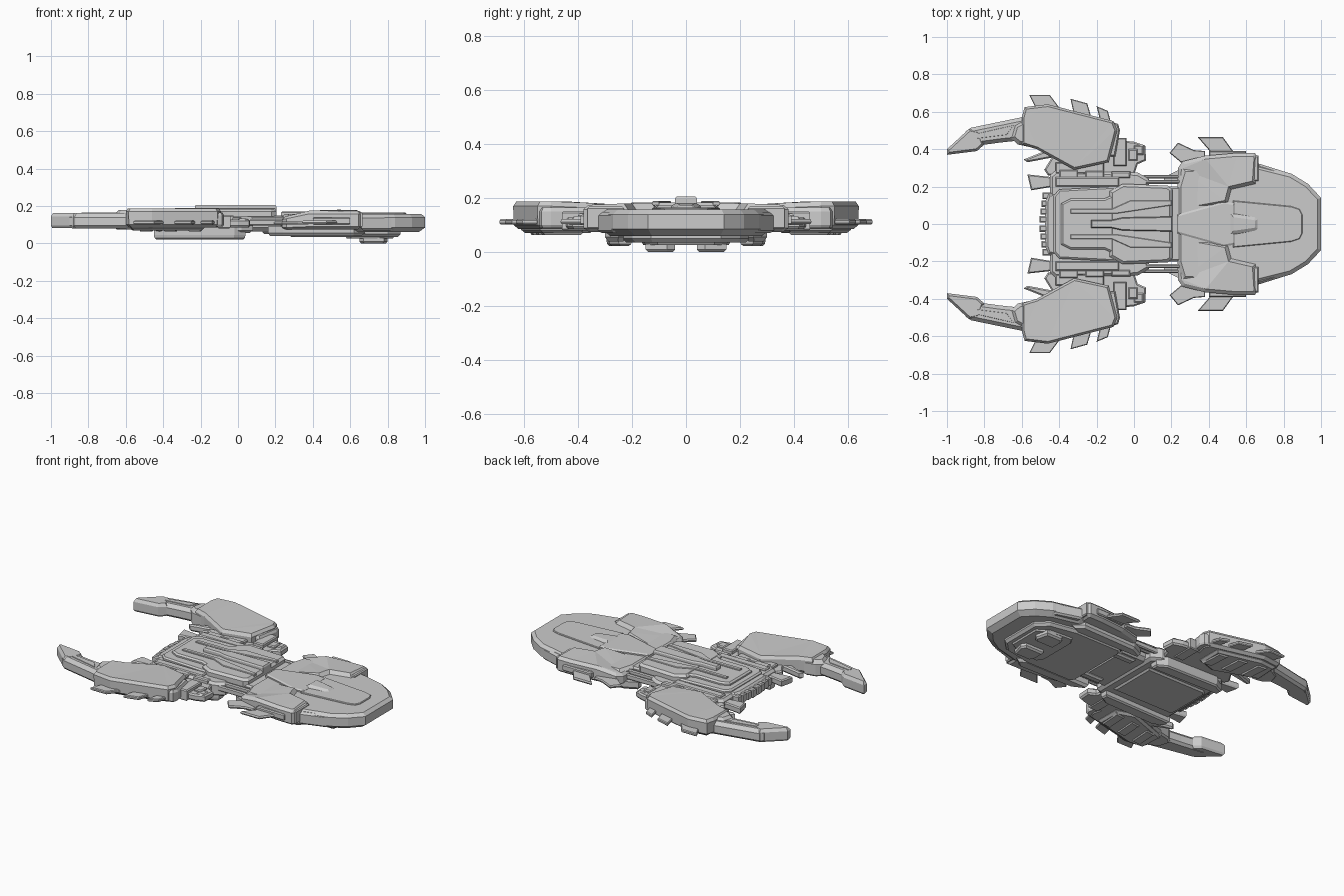
import bpy, bmesh
from mathutils import Vector


def inset(pts, d):
    # mitred inward offset of a closed outline
    if d == 0:
        return [Vector(p) for p in pts]
    n = len(pts)
    area = sum(pts[i][0] * pts[(i + 1) % n][1] - pts[(i + 1) % n][0] * pts[i][1] for i in range(n))
    s = 1 if area > 0 else -1
    out = []
    for i in range(n):
        a, b, c = (Vector(pts[(i + k) % n]) for k in (-1, 0, 1))
        e, f = (b - a).normalized(), (c - b).normalized()
        n1, n2 = Vector((-e.y, e.x)) * s, Vector((-f.y, f.x)) * s
        out.append(b + (n1 + n2) * (d / max(0.35, 1 + n1.dot(n2))))
    return out


def plate(name, pts, levels, mirror=True, warp=None):
    # stacked outline: levels are (z, inset) from bottom to top
    bm = bmesh.new()
    rings = [[bm.verts.new((p.x, p.y, z)) for p in inset(pts, d)] for z, d in levels]
    n = len(pts)
    for lo, hi in zip(rings, rings[1:]):
        for i in range(n):
            j = (i + 1) % n
            bm.faces.new((lo[i], lo[j], hi[j], hi[i]))
    bm.faces.new(rings[0][::-1])
    bm.faces.new(rings[-1])
    if warp:
        for v in bm.verts:
            v.co.z += warp(v.co)
        bmesh.ops.triangulate(bm, faces=[f for f in bm.faces if len(f.verts) > 4])
    bmesh.ops.recalc_face_normals(bm, faces=bm.faces)
    me = bpy.data.meshes.new(name)
    bm.to_mesh(me)
    bm.free()
    ob = bpy.data.objects.new(name, me)
    bpy.context.collection.objects.link(ob)
    if mirror:
        m = ob.modifiers.new("mirror", 'MIRROR')
        m.use_axis = (False, True, False)
    return ob


def sym(half):
    return half + [(x, -y) for x, y in reversed(half)]


def centre(name, half, levels, warp=None):
    return plate(name, sym(half), levels, False, warp)


def box(name, x0, x1, y0, y1, z0, z1, c=0.006):
    return plate(name, [(x0, y0), (x1, y0), (x1, y1), (x0, y1)], [(z0, c), (z0 + c, 0), (z1 - c, 0), (z1, c)])


# --- Head ---
centre("head_hull", [(1.0, 0.14), (0.93, 0.215), (0.84, 0.27), (0.66, 0.315), (0.26, 0.30), (0.23, 0.2)],
       [(0.06, 0.035), (0.085, 0), (0.14, 0), (0.158, 0.02)])
centre("chin", [(0.87, 0.13), (0.80, 0.20), (0.62, 0.235), (0.30, 0.235), (0.27, 0.20)],
       [(0.035, 0.015), (0.05, 0), (0.075, 0)])
centre("chin_plate", [(0.84, 0.11), (0.76, 0.16), (0.60, 0.17), (0.57, 0.12)], [(0.026, 0.012), (0.045, 0)])
plate("chin_pad", [(0.65, 0.04), (0.78, 0.04), (0.80, 0.07), (0.78, 0.15), (0.67, 0.15), (0.65, 0.12)],
      [(0.0, 0.01), (0.01, 0), (0.03, 0)])
plate("jaw_rail", [(0.16, 0.22), (0.62, 0.22), (0.68, 0.25), (0.62, 0.30), (0.24, 0.29), (0.16, 0.25)],
      [(0.04, 0.012), (0.055, 0), (0.09, 0)])
plate("jaw_strut", [(0.13, 0.12), (0.34, 0.12), (0.34, 0.17), (0.13, 0.17)], [(0.05, 0.01), (0.06, 0), (0.085, 0)])
plate("shoulder", [(0.23, 0.06), (0.50, 0.11), (0.52, 0.185), (0.65, 0.215), (0.66, 0.36), (0.645, 0.38),
                   (0.55, 0.38), (0.38, 0.365), (0.26, 0.335), (0.235, 0.30)],
      [(0.075, 0.02), (0.09, 0), (0.158, 0), (0.18, 0.018)],
      warp=lambda c: -0.09 * max(0, 0.38 - c.x) * (c.z - 0.075) / 0.035 - 0.06 * max(0, c.y - 0.27) * (c.z > 0.17))
box("shoulder_cap", 0.63, 0.665, 0.23, 0.365, 0.085, 0.168)
box("shoulder_side_panel", 0.40, 0.60, 0.36, 0.39, 0.10, 0.14)
centre("head_ridge", [(0.54, 0.11), (0.48, 0.12), (0.23, 0.05)], [(0.15, 0), (0.166, 0), (0.172, 0.01)])
centre("deck_panel", [(0.90, 0.05), (0.885, 0.08), (0.84, 0.095), (0.53, 0.125)], [(0.15, 0), (0.161, 0), (0.165, 0.004)])
centre("canopy", [(0.67, 0.03), (0.65, 0.042), (0.51, 0.062)], [(0.16, 0), (0.172, 0.006), (0.182, 0.022)],
       warp=lambda c: -0.06 * max(0, c.x - 0.52))
plate("cheek", [(0.66, 0.20), (0.80, 0.19), (0.84, 0.24), (0.82, 0.275), (0.66, 0.325)],
      [(0.07, 0.01), (0.08, 0), (0.135, 0), (0.148, 0.012)])
plate("head_fin_rear", [(0.19, 0.38), (0.235, 0.435), (0.32, 0.395), (0.38, 0.39), (0.38, 0.33), (0.25, 0.33)],
      [(0.10, 0.004), (0.11, 0), (0.118, 0.004)])
plate("head_fin_front", [(0.34, 0.465), (0.475, 0.465), (0.54, 0.375), (0.44, 0.35)],
      [(0.104, 0.004), (0.112, 0), (0.122, 0.004)])

# --- Neck ---
centre("neck", [(0.26, 0.20), (-0.05, 0.20)], [(0.065, 0.02), (0.085, 0), (0.14, 0), (0.15, 0.01)])
for i, y in enumerate((0.215, 0.243)):
    box("neck_rod_%d" % i, 0.0, 0.27, y, y + 0.02, 0.095, 0.145 - i * 0.015)

# --- Main body ---
centre("body_core", [(0.08, 0.24), (0.02, 0.275), (-0.42, 0.285), (-0.45, 0.26)],
       [(0.055, 0.02), (0.07, 0), (0.13, 0), (0.145, 0.015)])
centre("keel", [(0.03, 0.17), (-0.40, 0.17), (-0.43, 0.14)], [(0.045, 0.02), (0.065, 0)])
plate("keel_rail", [(0.04, 0.20), (0.04, 0.25), (-0.02, 0.285), (-0.38, 0.295), (-0.45, 0.26), (-0.45, 0.21)],
      [(0.022, 0.012), (0.03, 0.003), (0.045, 0), (0.085, 0)])
centre("back_plate", [(0.04, 0.20), (-0.12, 0.20), (-0.40, 0.185), (-0.43, 0.15)], [(0.14, 0), (0.155, 0), (0.163, 0.01)])
centre("front_armour", [(0.205, 0.185), (0.18, 0.205), (-0.06, 0.215), (-0.13, 0.175)],
       [(0.13, 0), (0.17, 0), (0.184, 0.015)])
centre("rear_armour", [(-0.08, 0.17), (-0.16, 0.135), (-0.34, 0.135), (-0.39, 0.11)],
       [(0.15, 0), (0.172, 0), (0.181, 0.01)])
centre("spine", [(0.205, 0.04), (-0.06, 0.035), (-0.12, 0.022), (-0.23, 0.022)], [(0.17, 0), (0.198, 0), (0.206, 0.005)])
plate("armour_rib", [(0.2, 0.10), (0.2, 0.125), (-0.02, 0.125), (-0.12, 0.08), (-0.34, 0.08), (-0.34, 0.055), (-0.1, 0.055)],
      [(0.17, 0), (0.186, 0), (0.189, 0.003)])
centre("stern", [(-0.36, 0.17), (-0.46, 0.165), (-0.475, 0.12)], [(0.07, 0.015), (0.085, 0), (0.135, 0), (0.15, 0.015)])
for i in range(4):
    y = 0.008 + i * 0.042
    box("engine_vent_%d" % i, -0.505 + 0.005 * i, -0.42, y, y + 0.034, 0.085, 0.14)
box("side_trough", -0.42, -0.08, 0.20, 0.25, 0.13, 0.155)
for i in range(3):
    box("side_greeble_%d" % i, -0.40 + i * 0.14, -0.30 + i * 0.14, 0.245, 0.29 - 0.005 * i, 0.10, 0.15)
plate("stern_fin", [(-0.57, 0.265), (-0.43, 0.25), (-0.43, 0.20), (-0.55, 0.18), (-0.555, 0.20)],
      [(0.085, 0.006), (0.095, 0), (0.12, 0), (0.127, 0.006)])

# --- Wing joints ---
plate("wing_arm", [(-0.46, 0.26), (0.0, 0.26), (0.02, 0.32), (0.065, 0.34), (0.06, 0.42), (0.0, 0.44),
                   (-0.10, 0.45), (-0.40, 0.42), (-0.59, 0.345), (-0.57, 0.33), (-0.44, 0.355), (-0.48, 0.29)],
      [(0.085, 0.008), (0.095, 0), (0.12, 0), (0.128, 0.008)])
box("joint_block", -0.11, -0.04, 0.31, 0.46, 0.08, 0.15)
box("joint_link", -0.03, 0.02, 0.34, 0.40, 0.085, 0.142)
box("joint_cap", 0.0, 0.05, 0.37, 0.42, 0.09, 0.134)
box("inner_arm_block", -0.42, -0.16, 0.27, 0.33, 0.09, 0.145)

# --- Wings ---
wing = [(-0.60, 0.57), (-0.585, 0.625), (-0.46, 0.64), (-0.11, 0.55), (-0.09, 0.50), (-0.135, 0.33),
        (-0.32, 0.29), (-0.52, 0.40), (-0.60, 0.425)]
plate("wing", wing, [(0.085, 0.02), (0.10, 0.002), (0.17, 0), (0.188, 0.012)],
      warp=lambda c: -0.06 * max(0, 0.45 - c.y) * (c.z > 0.16))
plate("wing_front_cap", [(-0.13, 0.36), (-0.10, 0.36), (-0.075, 0.50), (-0.085, 0.535), (-0.13, 0.55)],
      [(0.09, 0.006), (0.10, 0), (0.15, 0), (0.165, 0.008)])
plate("wing_underside", [(-0.58, 0.44), (-0.57, 0.60), (-0.46, 0.61), (-0.18, 0.54), (-0.18, 0.38), (-0.30, 0.34)],
      [(0.07, 0.015), (0.082, 0), (0.09, 0)])
for i in range(3):
    x = -0.52 + i * 0.13
    plate("wing_belly_rib_%d" % i, [(x, 0.43 - i * 0.02), (x + 0.07, 0.42 - i * 0.02), (x + 0.06, 0.57 - i * 0.02),
                                    (x - 0.01, 0.58 - i * 0.02)], [(0.063, 0.008), (0.075, 0)])
for i, fin in enumerate(([(-0.56, 0.69), (-0.45, 0.69), (-0.39, 0.61), (-0.52, 0.61)],
                         [(-0.34, 0.67), (-0.25, 0.645), (-0.225, 0.56), (-0.32, 0.58)],
                         [(-0.20, 0.63), (-0.14, 0.605), (-0.12, 0.53), (-0.18, 0.55)])):
    plate("wing_fin_%d" % i, fin, [(0.102, 0.004), (0.107, 0), (0.117, 0), (0.122, 0.004)])

# --- Wing prongs ---
plate("prong_base", [(-0.66, 0.46), (-0.64, 0.53), (-0.55, 0.58), (-0.55, 0.41), (-0.62, 0.425)],
      [(0.075, 0.01), (0.085, 0), (0.155, 0), (0.178, 0.02)])
plate("prong_arm", [(-0.90, 0.41), (-0.90, 0.495), (-0.87, 0.515), (-0.58, 0.575), (-0.58, 0.45), (-0.72, 0.435)],
      [(0.08, 0.015), (0.095, 0), (0.14, 0), (0.162, 0.02)])
plate("prong_tip", [(-1.0, 0.37), (-1.0, 0.40), (-0.88, 0.51), (-0.83, 0.50), (-0.80, 0.425), (-0.84, 0.39)],
      [(0.082, 0.008), (0.095, 0), (0.145, 0), (0.164, 0.012)])
plate("prong_panel", [(-0.84, 0.455), (-0.84, 0.485), (-0.64, 0.53), (-0.68, 0.475)], [(0.155, 0), (0.166, 0.003)])
